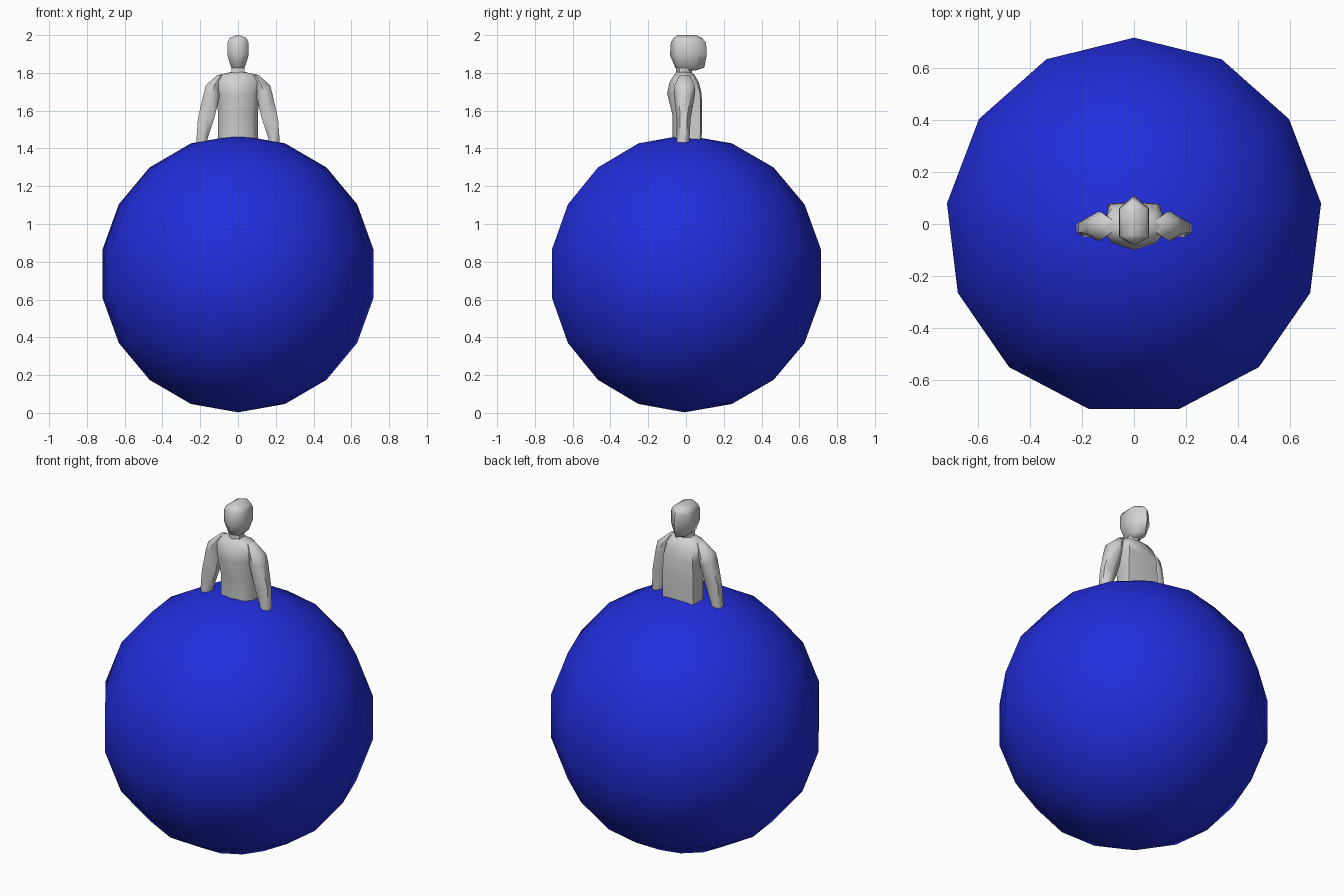
import bpy, bmesh, math

old = bpy.data.objects.get("Cube")
if old:
    bpy.data.objects.remove(old, do_unlink=True)


def material(name, colour):
    m = bpy.data.materials.new(name)
    m.use_nodes = True
    m.diffuse_color = (*colour, 1)
    m.node_tree.nodes["Principled BSDF"].inputs["Base Color"].default_value = (*colour, 1)
    return m


blue = material("deep blue", (0.016, 0.027, 0.72))
grey = material("pale grey", (0.64, 0.64, 0.64))


def loft(name, rings, mat, sharp=60):
    """Skin a stack of equal-sized point rings and cap both ends."""
    bm = bmesh.new()
    loops = [[bm.verts.new(p) for p in ring] for ring in rings]
    n = len(loops[0])
    for a, b in zip(loops, loops[1:]):
        for i in range(n):
            j = (i + 1) % n
            bm.faces.new((a[i], a[j], b[j], b[i]))
    bm.faces.new(loops[0][::-1])
    bm.faces.new(loops[-1])
    bmesh.ops.remove_doubles(bm, verts=bm.verts, dist=0.0005)
    bmesh.ops.recalc_face_normals(bm, faces=bm.faces)
    mesh = bpy.data.meshes.new(name)
    bm.to_mesh(mesh)
    bm.free()
    obj = bpy.data.objects.new(name, mesh)
    bpy.context.collection.objects.link(obj)
    mesh.materials.append(mat)
    bpy.ops.object.select_all(action='DESELECT')
    obj.select_set(True)
    bpy.context.view_layer.objects.active = obj
    bpy.ops.object.shade_smooth_by_angle(angle=math.radians(sharp))
    return obj


def mirrored(z, front, sides, back):
    """Symmetric ring: front centre, right-hand points, back centre, left-hand points."""
    left = [(-x, y, z) for x, y in reversed(sides)]
    return [(0, front, z)] + [(x, y, z) for x, y in sides] + [(0, back, z)] + left


# Big ball: thirteen segments, nine rings, one corner towards the back
R, SEG, RINGS = 0.734, 13, 9
ball = []
for k in range(RINGS + 1):
    t = math.pi * k / RINGS
    r = max(R * math.sin(t), 0.00001)
    ball.append([(r * math.sin(math.tau * i / SEG), r * math.cos(math.tau * i / SEG) - 0.008,
                  0.737 - R * math.cos(t)) for i in range(SEG)])
loft("ball", ball, blue)

# Torso: flat chest towards +y, ridged back, rounded shoulders
torso = [  # z, chest half width, chest y, side x, back y
    (1.25, 0.09, 0.075, 0.1, -0.06),
    (1.45, 0.1, 0.083, 0.105, -0.07),
    (1.58, 0.1, 0.085, 0.105, -0.072),
    (1.69, 0.095, 0.083, 0.115, -0.1),
    (1.75, 0.085, 0.068, 0.13, -0.088),
    (1.79, 0.065, 0.045, 0.1, -0.062),
    (1.805, 0.025, 0.025, 0.034, -0.05),
]
loft("torso", [mirrored(z, yf, [(xf, yf - 0.008), (xs, -0.01), (xs * 0.7, yb * 0.75)], yb)
               for z, xf, yf, xs, yb in torso], grey)

# Neck and ridge-faced head
neck = [(1.78, 0.036, 0.03, 0.01, -0.035, -0.055), (1.84, 0.034, 0.035, 0.01, -0.035, -0.052)]
head = [  # z, half width, face y, cheek y, rear cheek y, back y
    (1.812, 0.02, 0.05, 0.03, -0.02, -0.03),
    (1.828, 0.036, 0.097, 0.05, -0.04, -0.057),
    (1.895, 0.057, 0.11, 0.06, -0.05, -0.085),
    (1.962, 0.055, 0.106, 0.06, -0.05, -0.08),
    (1.985, 0.045, 0.085, 0.055, -0.045, -0.065),
    (2.0, 0.006, 0.055, 0.05, -0.04, -0.045),
]
for name, rows in (("neck", neck), ("head", head)):
    loft(name, [mirrored(z, f, [(x, a), (x, b)], k) for z, x, f, a, b, k in rows], grey)

# Arms: six-sided sleeves reaching down into the ball
arm = [  # z, inner x, outer x, back y, front y
    (1.38, 0.168, 0.218, -0.05, 0.018),
    (1.45, 0.162, 0.22, -0.05, 0.018),
    (1.56, 0.125, 0.212, -0.05, 0.025),
    (1.69, 0.095, 0.182, -0.065, 0.048),
    (1.735, 0.08, 0.17, -0.06, 0.045),
    (1.788, 0.07, 0.11, -0.035, 0.02),
]
for side, s in (("left", 1), ("right", -1)):
    rings = []
    for z, x0, x1, y0, y1 in arm:
        xm, ym = (x0 + x1) / 2, (y0 + y1) / 2
        w, h = (x1 - x0) / 2, (y1 - y0) / 2
        rings.append([(s * (xm + w * u), ym + h * v, z) for u, v in
                      ((1, 0.5), (0, 1), (-1, 0.5), (-1, -0.5), (0, -1), (1, -0.5))])
    loft(side + "_arm", rings, grey)
